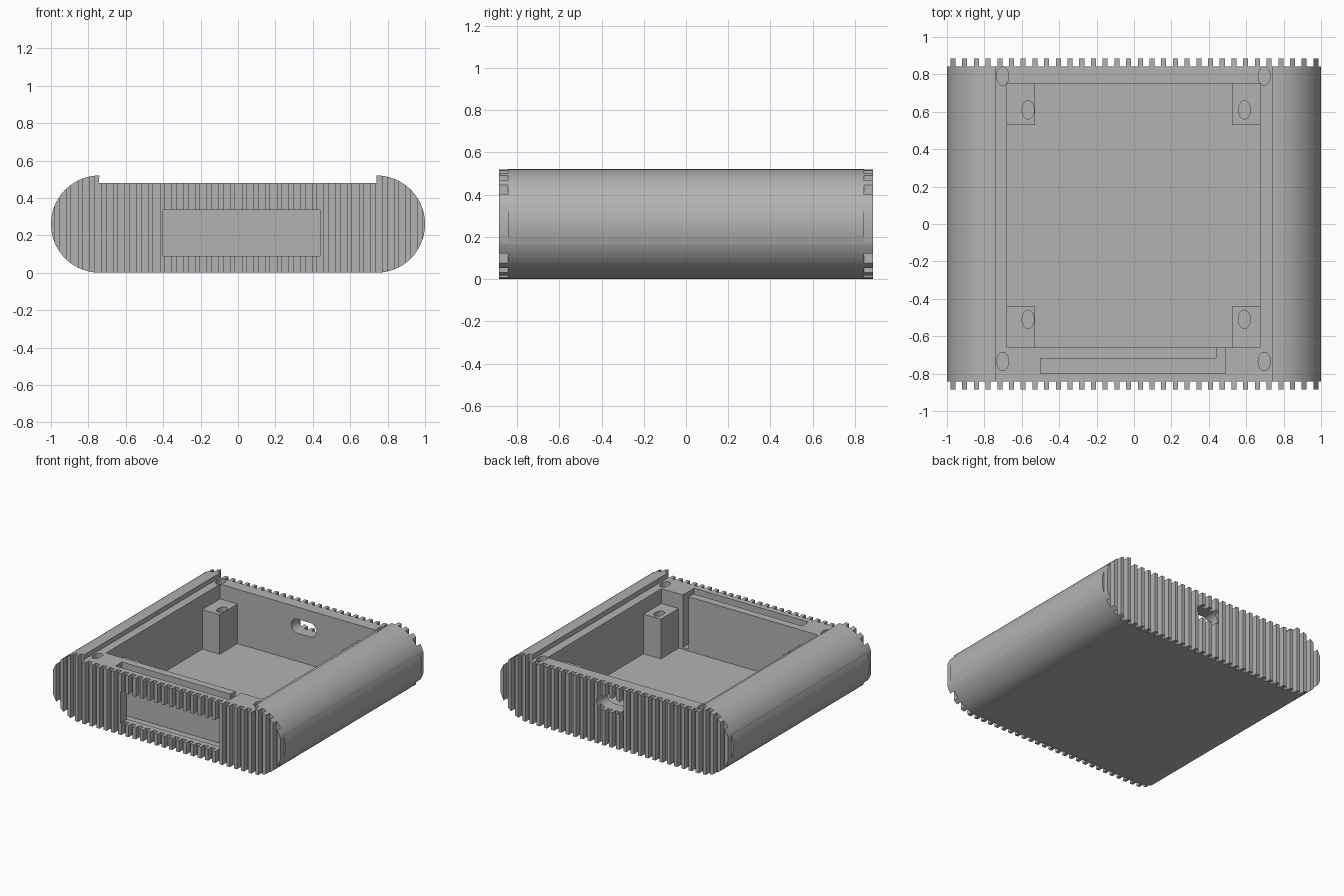
import bpy, bmesh, math

if "Cube" in bpy.data.objects:
    bpy.data.objects.remove(bpy.data.objects["Cube"], do_unlink=True)

grey = bpy.data.materials.new("plain grey")
grey.use_nodes = True
GREY = (0.45, 0.45, 0.45, 1)
grey.diffuse_color = GREY
grey.node_tree.nodes["Principled BSDF"].inputs["Base Color"].default_value = GREY

HALF_Y, WALL_Y, R, RIM = 0.885, 0.842, 0.26, 0.48


def finish(name, bm):
    bmesh.ops.recalc_face_normals(bm, faces=bm.faces)
    mesh = bpy.data.meshes.new(name)
    bm.to_mesh(mesh)
    bm.free()
    ob = bpy.data.objects.new(name, mesh)
    bpy.context.collection.objects.link(ob)
    mesh.materials.append(grey)
    return ob


def prism(bm, points, offset):
    face = bm.faces.new([bm.verts.new(p) for p in points])
    ext = bmesh.ops.extrude_face_region(bm, geom=[face])["geom"]
    bmesh.ops.translate(bm, vec=offset, verts=[v for v in ext if isinstance(v, bmesh.types.BMVert)])


def box(bm, x0, x1, y0, y1, z0, z1):
    prism(bm, [(x0, y0, z0), (x1, y0, z0), (x1, y1, z0), (x0, y1, z0)], (0, 0, z1 - z0))


def oval_hole(bm, x, y, z0, z1):
    ring = [math.tau * i / 32 for i in range(32)]
    prism(bm, [(x + 0.032 * math.cos(a), y + 0.049 * math.sin(a), z0) for a in ring], (0, 0, z1 - z0))


def cut(target, bm):
    cutter = finish("cutter", bm)
    mod = target.modifiers.new("cut", "BOOLEAN")
    mod.operation, mod.solver, mod.object = "DIFFERENCE", "EXACT", cutter
    bpy.context.view_layer.objects.active = target
    bpy.ops.object.modifier_apply(modifier=mod.name)
    bpy.data.objects.remove(cutter, do_unlink=True)


# Case: rounded sides with a shallow lid recess between two lips
arc = [-math.pi / 2 + math.pi * i / 40 for i in range(41)]
right = [(1 - R + R * math.cos(a), R + R * math.sin(a)) for a in arc]
left = [(-x, z) for x, z in reversed(right)]
outline = right + [(0.742, RIM), (-0.745, RIM)] + left
bm = bmesh.new()
prism(bm, [(x, -HALF_Y, z) for x, z in outline], (0, 2 * HALF_Y, 0))
case = finish("case", bm)

# Grooves that leave upright ribs on both ends
bm = bmesh.new()
PITCH, RIB = 0.0626, 0.027
for i in range(33):
    x1 = -0.968 + PITCH * i - RIB / 2
    x0 = x1 - PITCH + RIB
    for y in (-WALL_Y - 0.1, WALL_Y):
        box(bm, x0, x1, y, y + 0.1, -0.1, 0.7)
cut(case, bm)

# Main cavity
bm = bmesh.new()
box(bm, -0.68, 0.675, -0.66, 0.75, 0.055, 0.7)
cut(case, bm)

# Display slot with a cable passage into the cavity
bm = bmesh.new()
slot = [(-0.5, -0.8), (0.49, -0.8), (0.49, -0.65), (0.44, -0.65), (0.44, -0.72), (-0.5, -0.72)]
prism(bm, [(x, y, 0.07) for x, y in slot], (0, 0, 0.6))
cut(case, bm)

# Front window
bm = bmesh.new()
box(bm, -0.4, 0.44, -1, -0.76, 0.09, 0.335)
cut(case, bm)

# Rounded port in the back wall
bm = bmesh.new()
port = []
for side in (1, -1):
    for i in range(17):
        a = -math.pi / 2 + math.pi * i / 16
        port.append((0.045 + side * (0.055 + 0.055 * math.cos(a)), 0.7, 0.33 + side * 0.055 * math.sin(a)))
prism(bm, port, (0, 0.3, 0))
cut(case, bm)

# Lid screw holes in the corners of the rim
bm = bmesh.new()
for x in (-0.702, 0.696):
    for y in (-0.735, 0.79):
        oval_hole(bm, x, y, 0.2, 0.7)
cut(case, bm)

# Board posts, each with an oval screw hole
parts = [case]
for side, x0, x1, hx in (("left", 0.525, 0.675, 0.59), ("right", -0.68, -0.53, -0.566)):
    for end, y0, y1, hy in (("front", -0.66, -0.44, -0.51), ("back", 0.53, 0.75, 0.61)):
        bm = bmesh.new()
        box(bm, x0, x1, y0, y1, 0.055, 0.365)
        post = finish(f"{end}_{side}_post", bm)
        bm = bmesh.new()
        oval_hole(bm, hx, hy, 0.15, 0.5)
        cut(post, bm)
        parts.append(post)

# Smooth curves, sharp corners
for ob in bpy.context.selected_objects:
    ob.select_set(False)
for ob in parts:
    ob.select_set(True)
bpy.context.view_layer.objects.active = case
bpy.ops.object.shade_smooth_by_angle(angle=math.radians(30))
